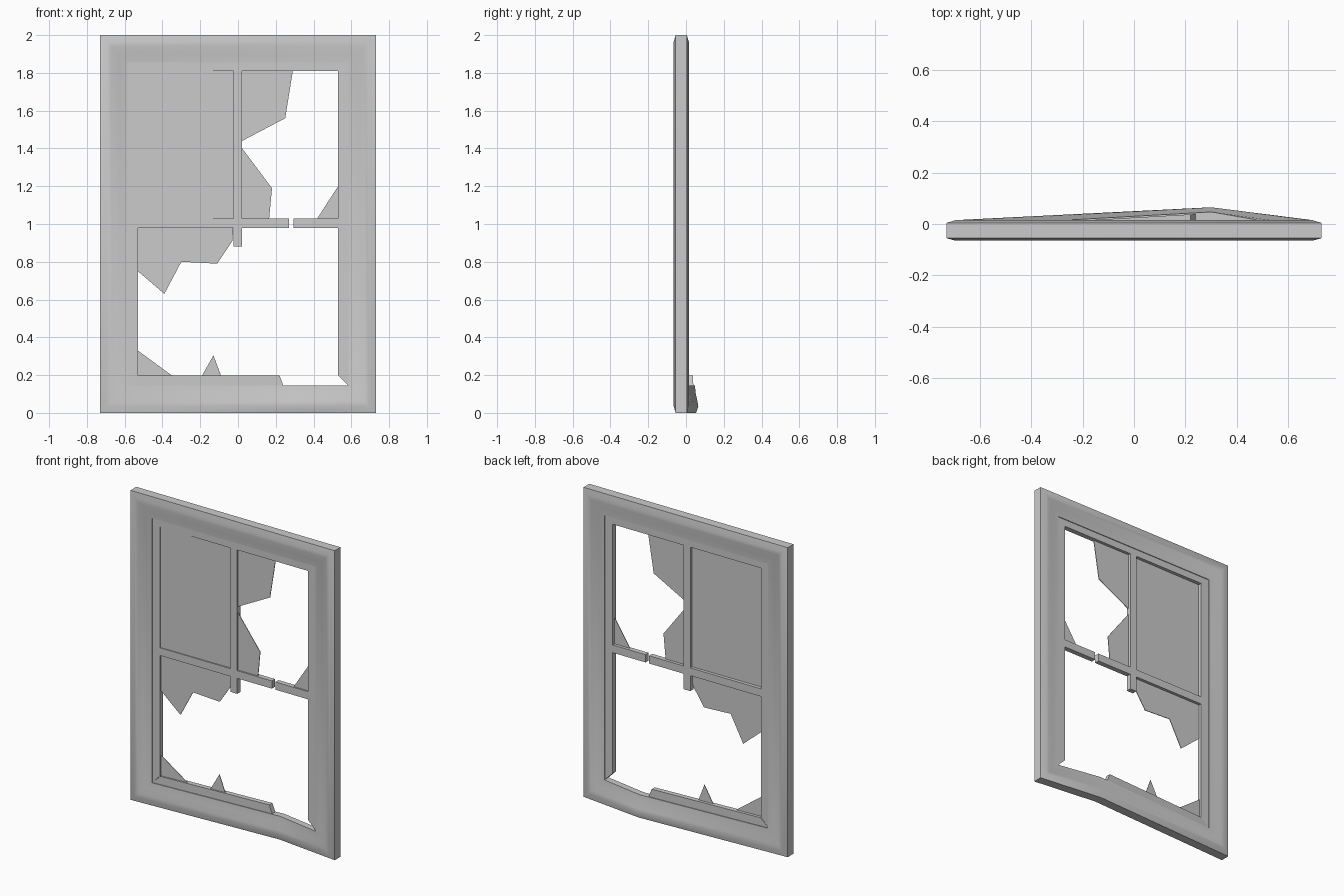
import bpy, bmesh

if "Cube" in bpy.data.objects:
    bpy.data.objects.remove(bpy.data.objects["Cube"])

grey = bpy.data.materials.new("plain grey")
grey.use_nodes = True
grey.diffuse_color = (0.6, 0.6, 0.6, 1)
grey.node_tree.nodes["Principled BSDF"].inputs["Base Color"].default_value = (0.6, 0.6, 0.6, 1)

KINK_X, KINK_Y, INNER_X = 0.3, 0.05, 0.585


def bend(x):
    """Backward push of the broken sill, strongest at the kink."""
    end = INNER_X if x > KINK_X else -INNER_X
    return KINK_Y * max(0, (x - end) / (KINK_X - end))


def finish(name, bm, smooth=False):
    bmesh.ops.recalc_face_normals(bm, faces=bm.faces)
    mesh = bpy.data.meshes.new(name)
    bm.to_mesh(mesh)
    bm.free()
    mesh.materials.append(grey)
    obj = bpy.data.objects.new(name, mesh)
    bpy.context.collection.objects.link(obj)
    if smooth:
        bpy.ops.object.select_all(action='DESELECT')
        obj.select_set(True)
        bpy.context.view_layer.objects.active = obj
        bpy.ops.object.shade_smooth_by_angle(angle=0.6)
    return obj


def slab(name, outline, front, back, bent=False, tilt=0):
    """Upright x-z outline given thickness in y, optionally following the sill."""
    bm = bmesh.new()
    rings = []
    for y in (front, back):
        rings.append([bm.verts.new((x, y + (bend(x) if bent else 0) + tilt * x, z))
                      for x, z in outline])
    bm.faces.new(rings[0])
    bm.faces.new(rings[1])
    n = len(outline)
    for i in range(n):
        j = (i + 1) % n
        bm.faces.new((rings[0][i], rings[0][j], rings[1][j], rings[1][i]))
    return finish(name, bm)


def rect(x0, x1, z0, z1):
    return [(x0, z0), (x1, z0), (x1, z1), (x0, z1)]


# Outer moulding: profile (inset, depth) swept round mitred corners
profile = [(0, 0.004), (0, -0.055), (0.035, -0.065), (0.06, -0.062), (0.1, -0.052),
           (0.145, -0.045), (0.145, -0.003), (0.1, 0.002), (0.06, 0.011), (0.035, 0.015)]
bm = bmesh.new()
rings = []
for sx, top in ((-1, 0), (None, 0), (1, 0), (1, 1), (-1, 1)):
    ring = []
    for inset, y in profile:
        x = KINK_X if sx is None else sx * (0.73 - inset)
        push = KINK_Y if sx is None else 0
        ring.append(bm.verts.new((x, y + push, 2 - inset if top else inset)))
    rings.append(ring)
for r, ring in enumerate(rings):
    nxt = rings[(r + 1) % len(rings)]
    for i in range(len(profile)):
        j = (i + 1) % len(profile)
        bm.faces.new((ring[i], nxt[i], nxt[j], ring[j]))
finish("outer_frame", bm, smooth=True)

# Inner sash with mitred stiles and a snapped bottom rail
F, B = -0.04, -0.008
for side, s in (("left", 1), ("right", -1)):
    slab(side + "_stile", [(s * 0.585, 0.145), (s * 0.53, 0.2),
                           (s * 0.53, 1.81), (s * 0.585, 1.86)], F, B)
slab("top_rail", [(-0.53, 1.81), (0.53, 1.81), (0.585, 1.86), (-0.585, 1.86)], F, B)
slab("bottom_rail", [(-0.585, 0.145), (0.24, 0.145), (0.22, 0.198), (-0.53, 0.198)], F, B, True)

# Broken glazing bars
slab("upright_bar", rect(-0.025, 0.022, 0.88, 1.81), F, B)
slab("cross_bar_right", rect(-0.53, -0.025, 0.98, 1.03), F, B)
slab("cross_bar_middle", rect(0.022, 0.27, 0.98, 1.03), F, B)
slab("cross_bar_left", rect(0.295, 0.53, 0.98, 1.03), F, B)

# Glass pane and shards
GF, GB = -0.031, -0.027
slab("whole_pane", rect(-0.53, -0.025, 1.03, 1.81), GF, GB, tilt=0.008)
shards = {
    "hanging_shard": [(-0.53, 0.98), (-0.53, 0.75), (-0.39, 0.63), (-0.3, 0.8),
                      (-0.11, 0.79), (-0.03, 0.91), (-0.025, 0.98)],
    "top_shard": [(0.022, 1.81), (0.29, 1.81), (0.25, 1.56), (0.022, 1.44)],
    "middle_shard": [(0.022, 1.4), (0.18, 1.19), (0.165, 1.03), (0.022, 1.03)],
    "side_shard": [(0.53, 1.2), (0.42, 1.03), (0.53, 1.03)],
}
for name, outline in shards.items():
    slab(name, outline, GF, GB)
slab("corner_shard", [(-0.53, 0.33), (-0.35, 0.198), (-0.53, 0.198)], GF, GB, True)
slab("sill_shard", [(-0.19, 0.198), (-0.13, 0.305), (-0.09, 0.198)], GF, GB, True)
